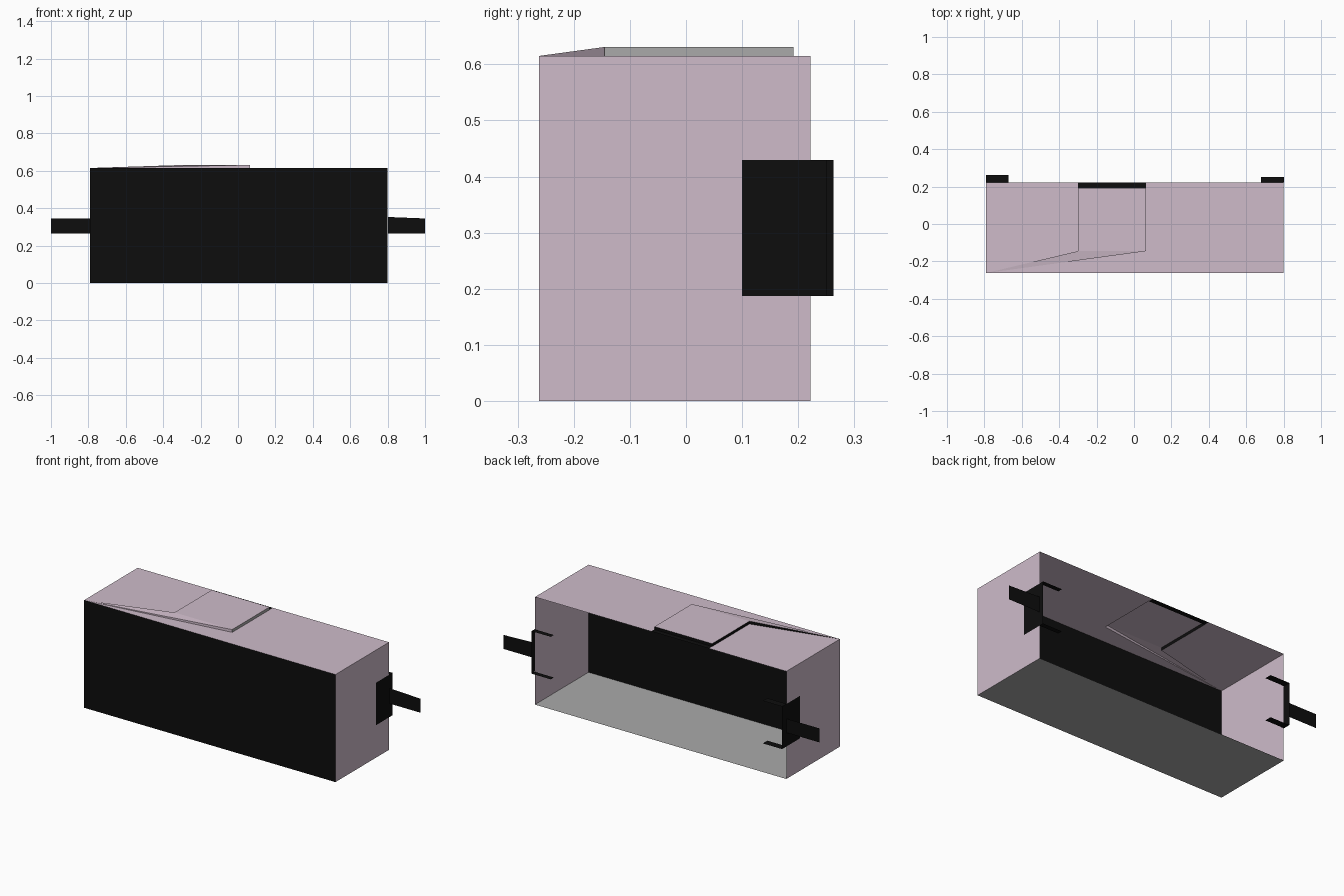
import bpy

if "Cube" in bpy.data.objects:
    bpy.data.objects.remove(bpy.data.objects["Cube"])


def material(name, rgb):
    m = bpy.data.materials.new(name)
    m.diffuse_color = (*rgb, 1)
    m.use_nodes = True
    m.node_tree.nodes["Principled BSDF"].inputs["Base Color"].default_value = m.diffuse_color
    return m


MAUVE = material("mauve", (0.62, 0.50, 0.59))
BLACK = material("black", (0.004, 0.004, 0.004))
GREY = material("mid_grey", (0.40, 0.40, 0.40))


def sheet(name, faces, mat):
    """Thin surface made from polygons given as corner lists."""
    verts, polys = [], []
    for f in faces:
        polys.append(list(range(len(verts), len(verts) + len(f))))
        verts += f
    me = bpy.data.meshes.new(name)
    me.from_pydata(verts, [], polys)
    me.materials.append(mat)
    ob = bpy.data.objects.new(name, me)
    bpy.context.collection.objects.link(ob)
    return ob


def flat(x0, x1, y0, y1, z):
    return [(x0, y0, z), (x1, y0, z), (x1, y1, z), (x0, y1, z)]


def side(x, y0, y1, z0, z1):
    return [(x, y0, z0), (x, y1, z0), (x, y1, z1), (x, y0, z1)]


def upright(y, x0, x1, z0, z1):
    return [(x0, y, z0), (x1, y, z0), (x1, y, z1), (x0, y, z1)]


# Outer size of the open-backed case and its raised lid panel
L, R, F, B, H = -0.79, 0.80, -0.262, 0.222, 0.615
PL, PR, PF, PB, PH = -0.30, 0.065, -0.145, 0.192, 0.631

# Case shell
sheet("floor", [flat(L, R, F, B, 0)], GREY)
sheet("front_panel", [upright(F, L, R, 0, H)], BLACK)
sheet("left_wall", [side(L, F, B, 0, H)[::-1]], MAUVE)
sheet("right_wall", [side(R, F, B, 0, H)], MAUVE)

# Top, cut away under the raised panel and its wedge
corner = (L, F, H)
sheet("top", [
    [corner, (PL, PF, H), (PL, B, H), (L, B, H)],
    [corner, (R, F, H), (R, PF, H), (PR, PF, H)],
    flat(PR, R, PF, B, H),
], MAUVE)

# Raised panel, with a wedge running to the front left corner
sheet("raised_panel", [flat(PL, PR, PF, PB, PH)], MAUVE)
sheet("panel_wedge", [[corner, (PR, PF, PH), (PL, PF, PH)],
                      [corner, (PR, PF, H), (PR, PF, PH)]], MAUVE)
sheet("panel_right_edge", [side(PR, PF, PB, H, PH)], GREY)
sheet("panel_dark_edges", [
    side(PL, PF, PB, H, PH)[::-1],
    upright(PB, PL, PR, H, PH)[::-1],
    flat(PL, PR, PB, B, H),
    [corner, (PL, PF, PH), (PL, PF, H)],
], BLACK)

# Side brackets: wall plate, two small flanges and a flat handle
for label, s, wall, depth, top in (("left", -1, L, 0.263, 0.345),
                                   ("right", 1, R, 0.25, 0.353)):
    x = wall + s * 0.002
    inner = wall - s * 0.12
    sheet(label + "_bracket_plate", [side(x, 0.10, depth, 0.187, 0.43)], BLACK)
    sheet(label + "_bracket_flanges",
          [flat(min(x, inner), max(x, inner), B, depth, z) for z in (0.187, 0.43)], BLACK)
    sheet(label + "_handle", [[(x, B, 0.265), (s, B, 0.265), (s, B, 0.345), (x, B, top)]], BLACK)
